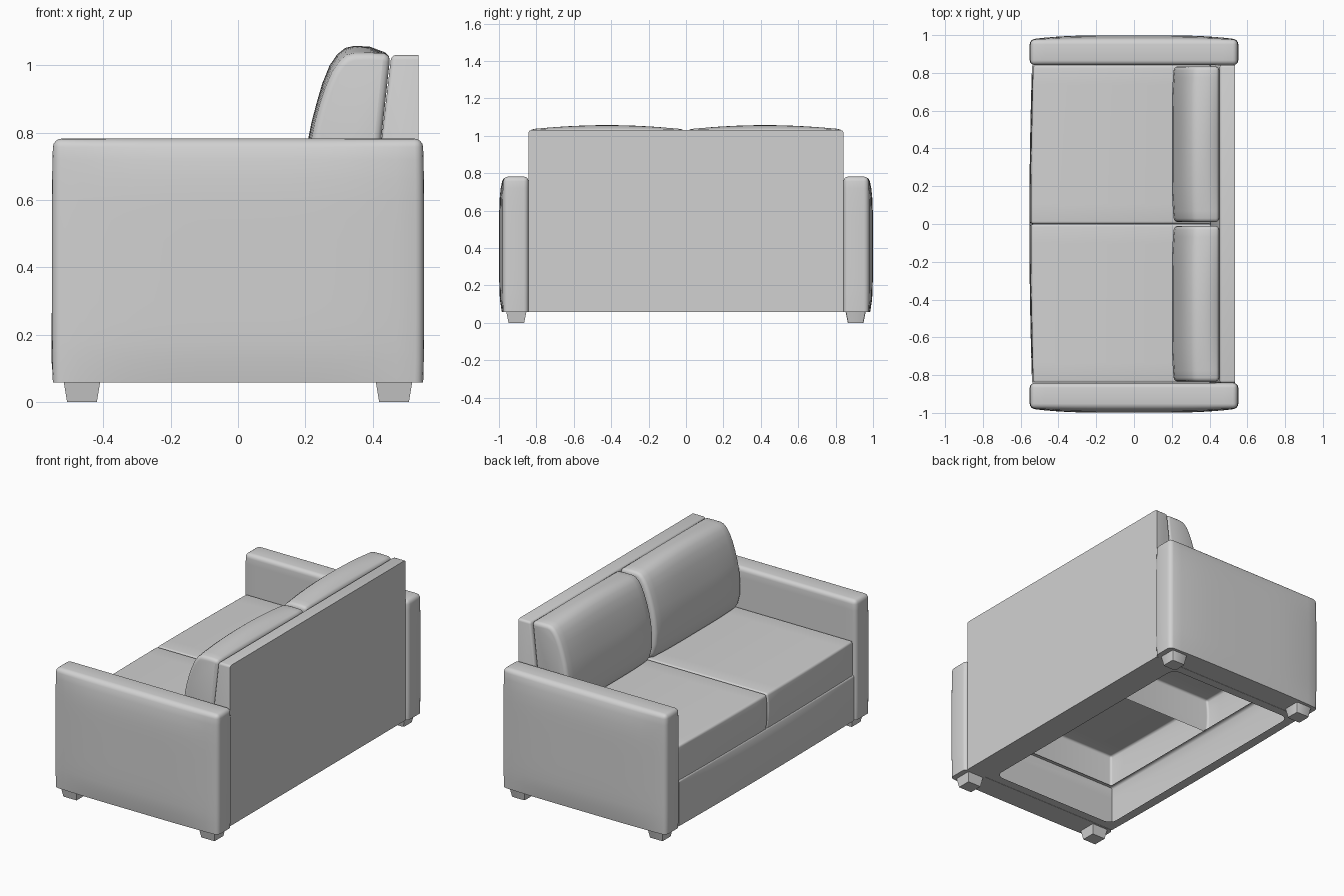
import bpy, bmesh, math
from mathutils import Vector

if "Cube" in bpy.data.objects:
    bpy.data.objects.remove(bpy.data.objects["Cube"])

grey = bpy.data.materials.new("grey fabric")
grey.diffuse_color = (0.64, 0.64, 0.64, 1)
grey.use_nodes = True
grey.node_tree.nodes["Principled BSDF"].inputs["Base Color"].default_value = grey.diffuse_color


def finish(name, bm, angle=35):
    bmesh.ops.recalc_face_normals(bm, faces=bm.faces)
    me = bpy.data.meshes.new(name)
    bm.to_mesh(me)
    bm.free()
    ob = bpy.data.objects.new(name, me)
    me.materials.append(grey)
    bpy.context.collection.objects.link(ob)
    bpy.ops.object.select_all(action='DESELECT')
    ob.select_set(True)
    bpy.context.view_layer.objects.active = ob
    bpy.ops.object.shade_smooth_by_angle(angle=math.radians(angle))
    return ob


def prism(profile, y0, y1):
    """Extrude an x-z profile along y."""
    bm = bmesh.new()
    rings = [[bm.verts.new((x, y, z)) for x, z in profile] for y in (y0, y1)]
    n = len(profile)
    bm.faces.new(rings[0])
    bm.faces.new(rings[1][::-1])
    for i in range(n):
        j = (i + 1) % n
        bm.faces.new((rings[0][j], rings[0][i], rings[1][i], rings[1][j]))
    bmesh.ops.recalc_face_normals(bm, faces=bm.faces)
    return bm


def bevel(bm, test, radius, segments=4):
    edges = [e for e in bm.edges if test(e.verts[0].co, e.verts[1].co)]
    bmesh.ops.bevel(bm, geom=edges, offset=radius, segments=segments,
                    profile=0.5, affect='EDGES', clamp_overlap=True)


def slice_up(bm, axis, lo, hi, n):
    no = Vector((0, 0, 0))
    no[axis] = 1
    for i in range(1, n):
        bmesh.ops.bisect_plane(bm, geom=bm.verts[:] + bm.edges[:] + bm.faces[:],
                               plane_co=no * (lo + (hi - lo) * i / n), plane_no=no)


def rect(x0, x1, z0, z1):
    return [(x0, z0), (x1, z0), (x1, z1), (x0, z1)]


def dome(v, lo, hi, p=2):
    t = min(1, abs((2 * v - lo - hi) / (hi - lo)))
    return 1 - t ** p


def smooth(t):
    t = max(0, min(1, t))
    return t * t * (3 - 2 * t)


def open_bottom(bm, z):
    gone = [f for f in bm.faces if all(v.co.z < z + 0.001 for v in f.verts)]
    bmesh.ops.delete(bm, geom=gone, context='FACES')


for s, side in ((-1, "right"), (1, "left")):
    # arm with softly padded outer face and ends
    bm = prism(rect(-0.548, 0.548, 0.058, 0.782), 0.842, 0.976)
    bevel(bm, lambda a, b: max(a.z, b.z) > 0.1, 0.025)
    slice_up(bm, 0, -0.55, 0.55, 14)
    slice_up(bm, 2, 0.06, 0.78, 12)
    for v in bm.verts:
        dz = dome(v.co.z, 0.03, 0.78, 6)
        if v.co.y > 0.94:
            v.co.y += 0.023 * dome(v.co.x, -0.55, 0.55, 4) * dz
        if abs(v.co.x) > 0.52:
            v.co.x += math.copysign(0.004 * dz, v.co.x)
        v.co.y *= s
    finish(side + "_arm", bm)

    # seat cushion, open underneath
    bm = prism(rect(-0.534, 0.41, 0.332, 0.54), 0.001, 0.84)
    bevel(bm, lambda a, b: max(a.z, b.z) > 0.4, 0.013)
    open_bottom(bm, 0.332)
    slice_up(bm, 1, 0, 0.84, 8)
    slice_up(bm, 2, 0.332, 0.54, 4)
    for v in bm.verts:
        if v.co.x < -0.5:
            outer = dome(v.co.y, -0.84, 0.84)
            v.co.x -= 0.018 * outer * (0.5 + 0.5 * dome(v.co.z, 0.332, 0.54))
        v.co.y *= s
    finish(side + "_seat_cushion", bm)

    # back cushion, leaning and crowned
    prof = [(0.265, 0.535), (0.385, 0.535), (0.40, 0.55), (0.425, 0.78), (0.45, 1.01),
            (0.448, 1.026), (0.435, 1.034), (0.39, 1.035), (0.345, 1.034), (0.322, 1.028),
            (0.302, 1.01), (0.282, 0.98), (0.262, 0.935), (0.245, 0.885), (0.23, 0.83),
            (0.219, 0.775), (0.212, 0.70), (0.213, 0.63), (0.228, 0.57), (0.243, 0.545)]
    bm = prism(prof, 0.01, 0.834)
    bevel(bm, lambda a, b: abs(a.y - b.y) < 0.001, 0.02, 3)
    slice_up(bm, 1, 0.01, 0.834, 14)
    for v in bm.verts:
        k = dome(v.co.y, 0.01, 0.834)
        f = smooth((v.co.z - 0.85) / 0.18) * smooth((0.46 - v.co.x) / 0.09)
        front = smooth((0.36 - v.co.x) / 0.1)
        v.co.z += 0.023 * k * f
        v.co.x -= 0.012 * front * dome(v.co.y, 0.01, 0.834, 4)
        v.co.y *= s
    finish(side + "_back_cushion", bm, 55)

    # tapered feet
    for t, end in ((-1, "front"), (1, "rear")):
        bm = bmesh.new()
        bmesh.ops.create_cube(bm, size=1)
        for v in bm.verts:
            top = v.co.z > 0
            v.co = (t * 0.463 + v.co.x * (0.108 if top else 0.088),
                    s * (0.907 + v.co.y * (0.108 if top else 0.084)),
                    0.06 if top else 0)
        bevel(bm, lambda a, b: abs(a.z - b.z) > 0.01, 0.008, 2)
        finish(side + "_" + end + "_foot", bm)

# back panel with a sloped inner face and rounded front and top edges
bm = prism([(0.40, 0.058), (0.536, 0.058), (0.536, 1.03), (0.455, 1.03), (0.405, 0.6)],
           -0.842, 0.842)
bevel(bm, lambda a, b: min(a.z, b.z) > 0.5 and min(a.x, b.x) < 0.5
      and min(abs(a.x - 0.405), abs(b.x - 0.405)) > 0.001
      or (abs(a.y - b.y) < 0.001 and {round(a.z, 2), round(b.z, 2)} == {0.6, 1.03}), 0.014, 3)
finish("back_panel", bm)

# hollow base: bottom rim with rounded opening, top ledge and padded front
bm = prism(rect(-0.54, 0.42, 0.058, 0.333), -0.84, 0.84)
caps = [f for f in bm.faces if abs(f.normal.z) > 0.9]
for f in caps:
    low = f.normal.z < 0
    bmesh.ops.inset_region(bm, faces=[f], thickness=0.075 if low else 0.03)
    if low:
        bmesh.ops.bevel(bm, geom=f.verts[:], offset=0.05, segments=4,
                        profile=0.5, affect='VERTICES')
holes = [f for f in bm.faces if abs(f.normal.z) > 0.9
         and f.calc_center_median().xy.length < 0.1 and f.calc_area() > 1]
bmesh.ops.delete(bm, geom=holes, context='FACES_ONLY')
bevel(bm, lambda a, b: a.x < -0.539 and b.x < -0.539 and min(a.z, b.z) > 0.3, 0.012, 3)
slice_up(bm, 1, -0.84, 0.84, 12)
slice_up(bm, 2, 0.058, 0.333, 4)
for v in bm.verts:
    if v.co.x < -0.52:
        v.co.x -= 0.014 * dome(v.co.y, -0.84, 0.84) * dome(v.co.z, 0.03, 0.333, 4)
finish("base", bm)
